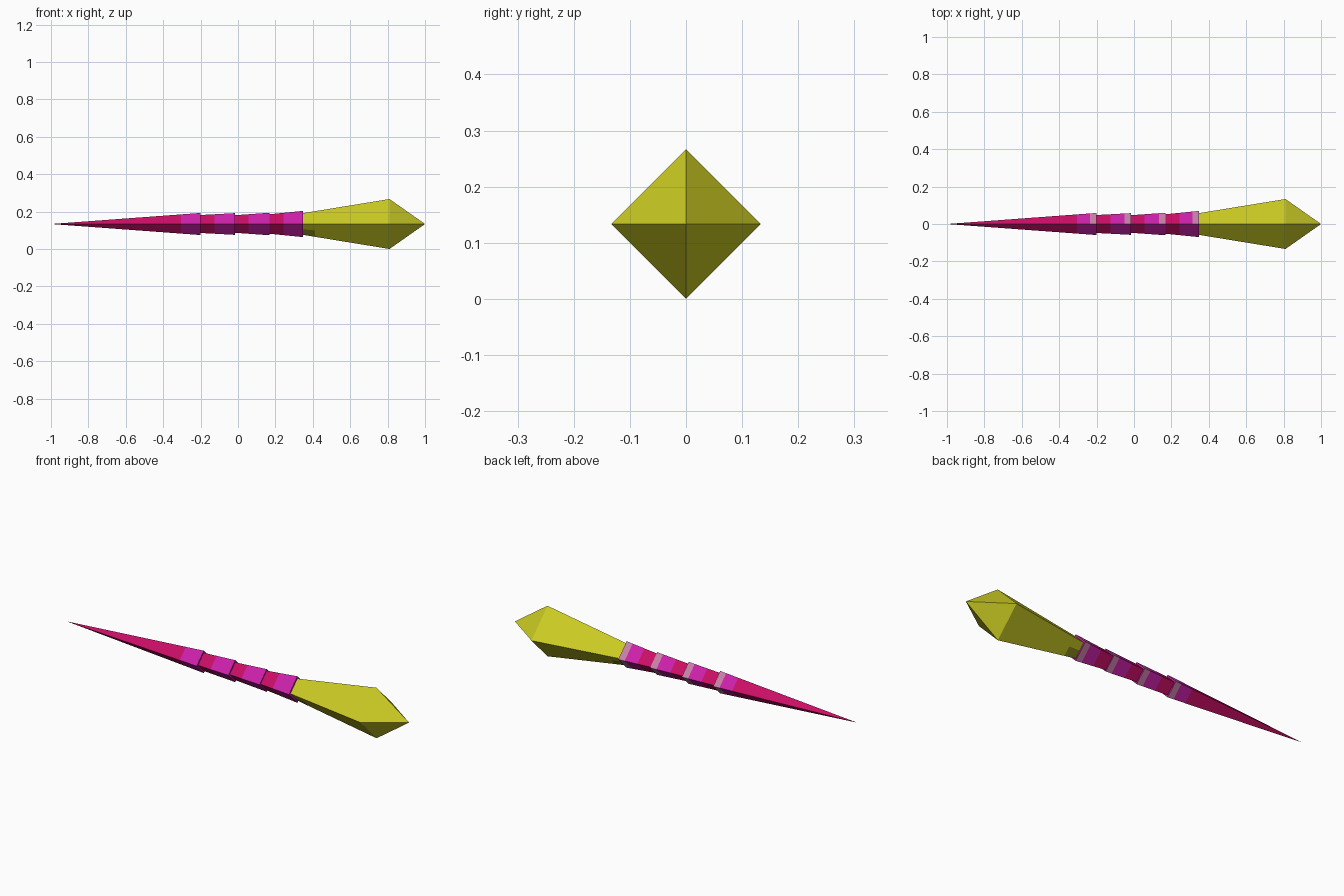
import bpy, bmesh
from mathutils import Vector

if "Cube" in bpy.data.objects:
    bpy.data.objects.remove(bpy.data.objects["Cube"])

CZ = 0.1335  # height of the long axis


def material(name, rgb):
    lin = [((c / 255 + 0.055) / 1.055) ** 2.4 if c > 10 else c / 255 / 12.92 for c in rgb]
    m = bpy.data.materials.new(name)
    m.diffuse_color = (*lin, 1)
    m.use_nodes = True
    m.node_tree.nodes["Principled BSDF"].inputs["Base Color"].default_value = m.diffuse_color
    return m


crimson = material("crimson", (203, 14, 102))
magenta = material("magenta", (205, 32, 170))
dusty = material("dusty pink", (200, 128, 168))
yellow = material("yellow", (203, 203, 36))
olive = material("dark olive", (140, 140, 28))


def ring(x, r):
    """Diamond cross-section; each side is split in half for painted patches."""
    c = [Vector((x, 0, r)), Vector((x, r, 0)), Vector((x, 0, -r)), Vector((x, -r, 0))]
    pts = []
    for i in range(4):
        pts += [c[i], (c[i] + c[(i + 1) % 4]) / 2]
    return [p + Vector((0, 0, CZ)) for p in pts]


def loft(name, stations, mats, rule):
    """Skin diamond rings along x; a zero radius makes a point."""
    bm = bmesh.new()
    rows = []
    for x, r in stations:
        if r == 0:
            rows.append([bm.verts.new((x, 0, CZ))] * 8)
        else:
            rows.append([bm.verts.new(p) for p in ring(x, r)])
    for a, b in zip(rows, rows[1:]):
        for i in range(8):
            j = (i + 1) % 8
            bm.faces.new(list(dict.fromkeys((a[i], a[j], b[j], b[i]))))
    for row in (rows[0], rows[-1]):
        if row[0] is not row[1]:
            bm.faces.new(row)
    bmesh.ops.recalc_face_normals(bm, faces=bm.faces[:])
    for f in bm.faces:
        f.material_index = rule(f.calc_center_median())
    me = bpy.data.meshes.new(name)
    bm.to_mesh(me)
    bm.free()
    for m in mats:
        me.materials.append(m)
    ob = bpy.data.objects.new(name, me)
    bpy.context.collection.objects.link(ob)


# Handle: a long spike and three flared segments, each ending in a magenta band
# (start x, start radius, band x, end x, end radius)
segments = [
    (-1.0, 0.0, -0.305, -0.20, 0.059),
    (-0.20, 0.048, -0.125, -0.016, 0.058),
    (-0.016, 0.047, 0.056, 0.168, 0.060),
    (0.168, 0.052, 0.243, 0.347, 0.070),
]
for n, (x0, r0, xb, x1, r1) in enumerate(segments):
    xs = [x0, xb, x1 - 0.035, x1]
    line = [(x, r0 + (r1 - r0) * (x - x0) / (x1 - x0)) for x in xs]

    def band_rule(c, xb=xb, x1=x1):
        if c.x < xb:
            return 0
        # worn patch at the band rim on the back side
        return 2 if x1 - 0.035 < c.x < x1 - 0.001 and c.y > 0 else 1

    loft("handle_spike" if n == 0 else f"handle_segment_{n}", line,
         [crimson, magenta, dusty], band_rule)

# Head: a flaring diamond prism closed by a short point
head = [(x, 0.058 + 0.0755 * (x - 0.347) / 0.463) for x in (0.31, 0.347, 0.413, 0.81)]
head.append((1.0, 0.0))


def head_rule(c):
    # dark patch underneath, next to the handle
    return 1 if c.x < 0.413 and c.z < CZ - 0.03 else 0


loft("head", head, [yellow, olive], head_rule)
